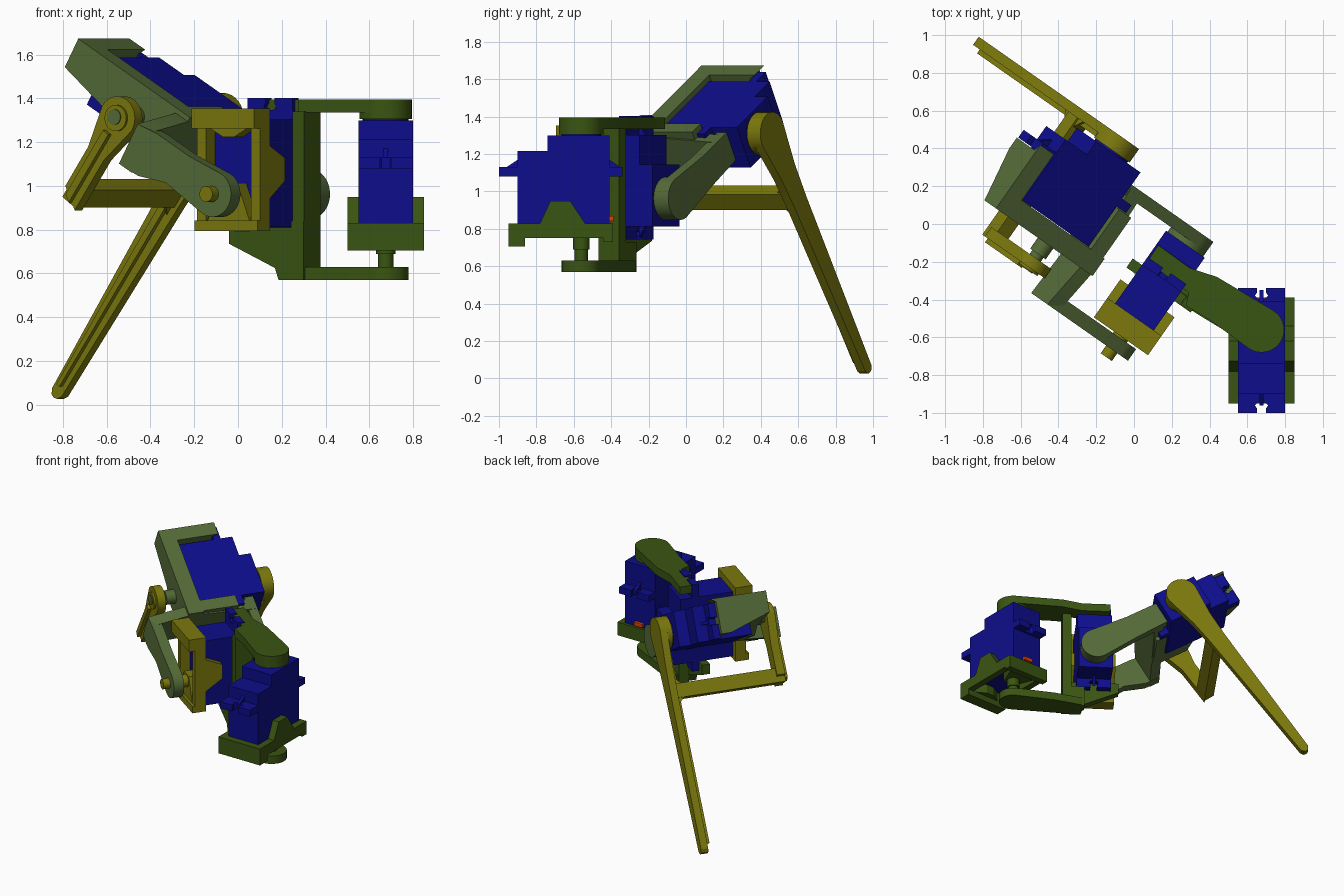
import bpy, bmesh
from math import radians, cos, sin, pi
from mathutils import Matrix, Vector

def material(name, rgb):
    m = bpy.data.materials.new(name)
    m.diffuse_color = (*rgb, 1)
    return m

NAVY = material("navy", (0.004, 0.004, 0.26))
GREEN = material("dark_green", (0.042, 0.09, 0.006))
SAGE = material("sage", (0.09, 0.147, 0.04))
OLIVE = material("olive", (0.2, 0.19, 0.004))
RED = material("orange_red", (0.8, 0.06, 0.0))

def frame(origin, xdir, zdir):
    x, z = Vector(xdir).normalized(), Vector(zdir).normalized()
    y = z.cross(x)
    m = Matrix((x, y, z)).transposed().to_4x4()
    m.translation = origin
    return m

SIDE = Matrix.Rotation(radians(90), 4, 'X')   # profile (x, z), extruded along -y
END = Matrix.Rotation(radians(90), 4, 'Y')    # profile (-z, y), extruded along x

class Part:
    """One object gathered from extruded profiles."""
    def __init__(self, name, mat, m):
        self.name, self.mat, self.m, self.bm = name, mat, m, bmesh.new()

    def prism(self, pts, z0, z1, turn=Matrix()):
        t = self.m @ turn
        lo = [self.bm.verts.new(t @ Vector((x, y, z0))) for x, y in pts]
        hi = [self.bm.verts.new(t @ Vector((x, y, z1))) for x, y in pts]
        n = len(pts)
        faces = [self.bm.faces.new(lo[::-1]), self.bm.faces.new(hi)]
        faces += [self.bm.faces.new((lo[i], lo[(i+1) % n], hi[(i+1) % n], hi[i])) for i in range(n)]
        bmesh.ops.recalc_face_normals(self.bm, faces=faces)
        return self

    def box(self, x0, x1, y0, y1, z0, z1):
        return self.prism([(x0, y0), (x1, y0), (x1, y1), (x0, y1)], z0, z1)

    def disc(self, r, z0, z1, x=0, n=32):
        return self.prism([(x + r*cos(2*pi*i/n), r*sin(2*pi*i/n)) for i in range(n)], z0, z1)

    def arm(self, r, pts, z0, z1):
        """Half-round end at the pivot, then straight outline points along +x."""
        arc = [(r*cos(pi/2 + pi*i/16), r*sin(pi/2 + pi*i/16)) for i in range(17)]
        return self.prism(arc + pts, z0, z1)

    def done(self):
        me = bpy.data.meshes.new(self.name)
        self.bm.to_mesh(me)
        self.bm.free()
        me.materials.append(self.mat)
        ob = bpy.data.objects.new(self.name, me)
        bpy.context.collection.objects.link(ob)
        bpy.ops.object.select_all(action='DESELECT')
        ob.select_set(True)
        bpy.context.view_layer.objects.active = ob
        bpy.ops.object.shade_smooth_by_angle(angle=radians(25))

# Joint frames: z is the turning axis, x the long side of the motor
base = Matrix.Translation((0.675, -0.56, 0)) @ Matrix.Rotation(radians(-35), 4, 'Z')
thigh = (-cos(radians(30)), 0, sin(radians(30)))
shin = (-0.58, 0, -0.815)
Y, Z = (0, 1, 0), (0, 0, 1)
hip_joint = frame((0.675, -0.56, 0), (0, -1, 0), Z)
lift_joint = base @ frame((-0.59, -1.16, 0.963), Z, Y)
knee_joint = base @ frame((-1.195, -0.985, 1.31), thigh, Y)
link_frame = base @ frame((0, 0, 0), (-1, 0, 0), Z)
thigh_frame = base @ frame((-0.59, 0, 0.963), thigh, Y)
shin_frame = base @ frame((-1.195, 0, 1.31), shin, Y)

def motor(name, m):
    p = Part(name, NAVY, m)
    p.box(-0.15, 0.34, -0.125, 0.125, 0.82, 1.215)
    p.box(-0.15, 0.18, -0.125, 0.125, 1.215, 1.30)
    p.disc(0.105, 1.30, 1.34)
    half = [(0.44, 0.025), (0.415, 0.025), (0.40, 0.035), (0.385, 0.02)]
    right = [(0.44, -0.125), *[(x, -y) for x, y in half], *half[::-1], (0.44, 0.125)]
    left = [(0.22 - x, -y) for x, y in right]
    p.prism(right + left, 1.08, 1.13)          # mounting ears with slots
    for s in (-1, 1):                          # ear stiffeners
        c = 0.095 + s*0.245
        p.prism([(c, 1.13), (c + s*0.06, 1.13), (c, 1.17)], -0.01, 0.01, SIDE)
    p.done()
    # cable plug
    w = Part(name + "_cable", RED, m)
    w.box(-0.172, -0.12, -0.035, 0.035, 0.842, 0.868).done()

def cradle(name, mat, m, pin_end):
    p = Part(name, mat, m)
    for s in (-1, 1):
        a, b = sorted((s*0.125, s*0.175))
        p.box(-0.17, 0.39, a, b, 0.75, 0.83)
        # tapered side tabs
        p.prism([(-0.02, 0.83), (0.22, 0.83), (0.165, 0.95), (0.06, 0.95)], a, b, SIDE)
    p.box(0.30, 0.39, -0.175, 0.175, 0.705, 0.83)
    p.box(-0.17, -0.12, -0.175, 0.175, 0.73, 0.83)
    # webs running in from both ends
    p.prism([(0.31, -0.12), (0.31, 0.12), (0.26, 0.03), (0.26, -0.03)], 0.75, 0.82)
    p.prism([(-0.13, -0.12), (0.05, -0.05), (0.05, 0.05), (-0.13, 0.12)], 0.75, 0.82)
    p.disc(0.045, 0.69, 0.80)
    p.disc(0.036, pin_end, 0.70)
    p.done()

motor("hip_motor", hip_joint)
motor("lift_motor", lift_joint)
motor("knee_motor", knee_joint)
cradle("hip_cradle", GREEN, hip_joint, 0.60)
cradle("lift_cradle", OLIVE, lift_joint, 0.57)

# Hip link: upper and lower arms joined by a post that holds the lift motor
p = Part("hip_link", GREEN, link_frame)
p.arm(0.12, [(0.353, -0.094), (0.498, -0.05), (0.705, -0.054), (0.702, 0.05), (0.43, 0.06),
             (0.40, 0.125), (0.25, 0.115)], 1.335, 1.395)
p.disc(0.12, 1.305, 1.335)
p.arm(0.105, [(0.30, -0.06), (0.50, -0.005), (0.50, 0.135), (0.30, 0.125)], 0.57, 0.63)
p.box(0.36, 0.424, 0.005, 0.135, 0.57, 1.34)
p.box(0.36, 0.52, 0.005, 0.08, 0.57, 0.73)
p.prism([(0.775, 0.81), (0.775, 0.735), (0.52, 0.625), (0.50, 0.57), (0.36, 0.57), (0.36, 0.84),
         (0.43, 0.84), (0.43, 0.81)], -0.14, -0.082, SIDE)
p.done()

# Thigh: two side plates, cross wall and the knee motor holder
p = Part("thigh", SAGE, thigh_frame)
p.arm(0.115, [(0.30, -0.09), (0.55, -0.08), (0.55, 0.09), (0.30, 0.09)], 0.17, 0.235)
p.disc(0.115, 0.14, 0.17)
p.arm(0.105, [(0.25, -0.085), (0.40, -0.135), (0.51, -0.14), (0.51, 0.07), (0.40, 0.085), (0.2, 0.085)],
      -0.54, -0.465)
p.prism([(0.54, -0.14), (0.54, 0.07), (0.27, 0.13), (-0.235, 0.09), (-0.235, -0.08), (0.27, -0.12)],
        0.44, 0.52, END)
p.prism([(0.44, -0.12), (0.74, -0.12), (0.84, -0.06), (1.16, 0.0), (1.16, 0.15), (0.44, 0.15)], -0.28, -0.168)
p.prism([(0.28, 0.0), (0.28, 0.15), (-0.13, 0.15), (-0.09, 0.125), (-0.09, -0.1), (-0.02, -0.1)],
        1.06, 1.16, END)
p.prism([(0.28, -0.12), (0.28, 0.15), (-0.09, 0.15), (-0.09, -0.12)], 0.45, 0.54, END)
p.disc(0.05, -0.35, -0.27, 0.704)
p.disc(0.036, -0.453, -0.34, 0.704)
p.done()

# Shin: long tapered leg, short front arm and the bar between them
p = Part("shin", OLIVE, shin_frame)
leg = [(0.25, -0.075), (0.45, -0.062), (1.54, -0.033), (1.563, -0.018), (1.568, 0.0),
       (1.563, 0.018), (1.54, 0.033), (0.45, 0.062), (0.25, 0.075)]
p.arm(0.115, leg, 0.36, 0.412)
p.disc(0.115, 0.325, 0.36)
p.prism([(0.1, -0.02), (1.5, -0.01), (1.5, 0.01), (0.1, 0.02)], 0.335, 0.362)
p.arm(0.1, [(0.2, -0.052), (0.48, -0.052), (0.42, 0.055), (0.2, 0.055)], -0.435, -0.375)
p.prism([(0.08, -0.018), (0.46, -0.018), (0.44, 0.018), (0.08, 0.018)], -0.46, -0.43)
p.disc(0.06, -0.448, -0.43)
p.box(0.37, 0.47, -0.045, 0.04, -0.435, 0.38)
p.prism([(0.46, 0.30), (0.53, 0.37), (0.46, 0.37)], -0.03, 0.03, SIDE)
p.prism([(0.38, 0.30), (0.31, 0.37), (0.38, 0.37)], -0.03, 0.03, SIDE)
p.done()
